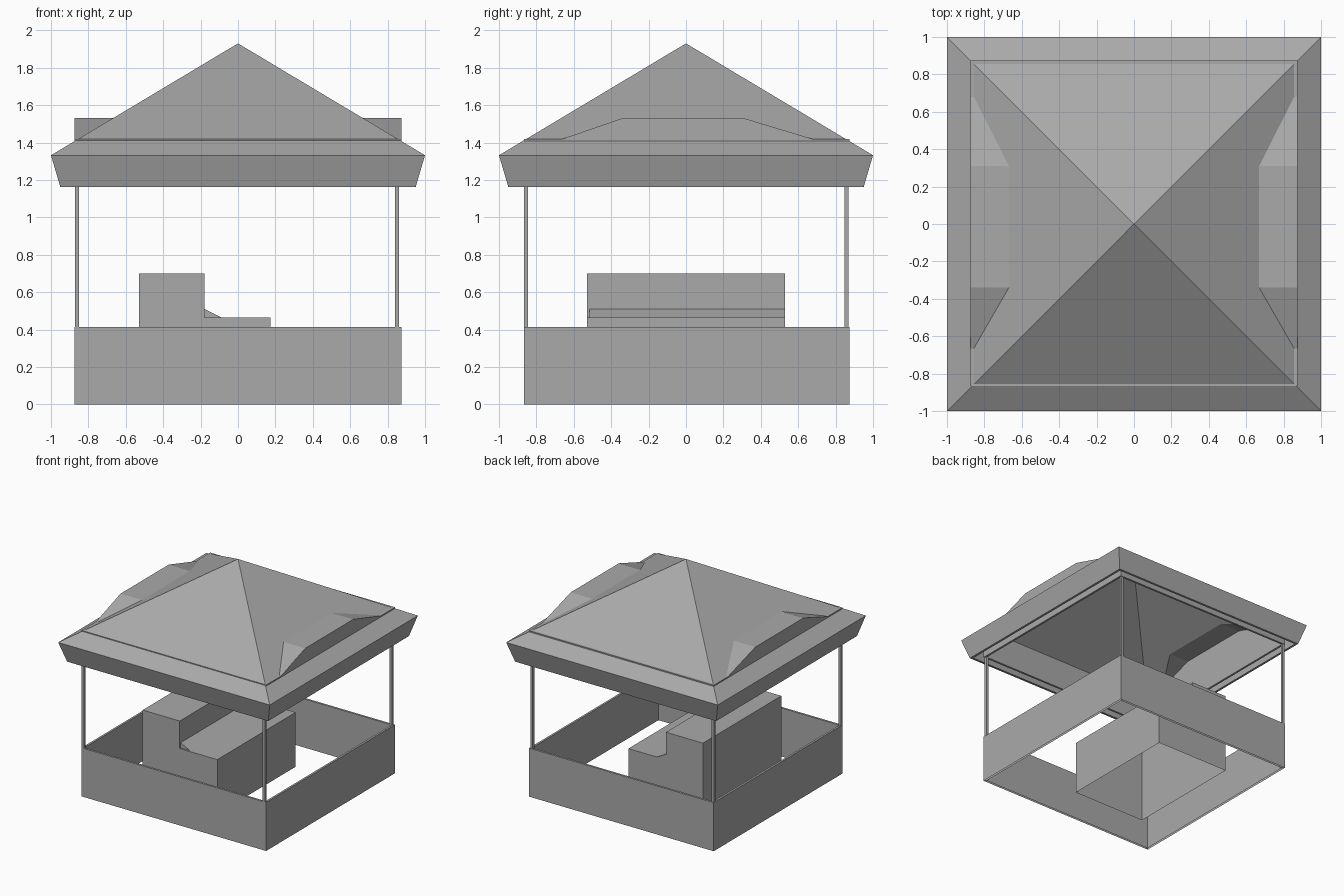
import bpy
import bmesh

cube = bpy.data.objects.get("Cube")
if cube:
    bpy.data.objects.remove(cube, do_unlink=True)

grey = bpy.data.materials.new("plain grey")
grey.use_nodes = True
grey.diffuse_color = (0.4, 0.4, 0.4, 1)
grey.node_tree.nodes["Principled BSDF"].inputs["Base Color"].default_value = (0.4, 0.4, 0.4, 1)

WALL = 0.873          # outer half width of the walls
FRONT = -0.867        # outer face of the front wall
THICK = 0.018
EAVE, EAVE_Z = 1.0, 1.332
FASCIA, FASCIA_Z = 0.95, 1.162
APEX_Z = 1.93
PLATE_Z = 1.418       # top of the upper wall
DORMER_Z = 1.53
BASE_Z = 0.415


def finish(bm, name):
    mesh = bpy.data.meshes.new(name)
    bm.to_mesh(mesh)
    bm.free()
    mesh.materials.append(grey)
    obj = bpy.data.objects.new(name, mesh)
    bpy.context.collection.objects.link(obj)
    return obj


def prism(name, profile, axis, start, end, open_bottom=False):
    """Extrude a (horizontal, z) profile, whose first edge is its bottom, along x or y."""
    bm = bmesh.new()

    def place(u, z, t):
        return (t, u, z) if axis == "x" else (u, t, z)

    rings = [[bm.verts.new(place(u, z, t)) for u, z in profile] for t in (start, end)]
    bm.faces.new(rings[0])
    bm.faces.new(rings[1])
    for i in range(1 if open_bottom else 0, len(profile)):
        j = (i + 1) % len(profile)
        bm.faces.new((rings[0][i], rings[0][j], rings[1][j], rings[1][i]))
    bmesh.ops.recalc_face_normals(bm, faces=bm.faces)
    return finish(bm, name)


def rect(left, right, low, high):
    return [(left, low), (right, low), (right, high), (left, high)]


# Walls: low parapet, and upper band whose sides rise into the dormer fronts
dormer_foot = (-0.665, 0.68)
dormer_top = (-0.34, 0.31)
upper_side = [(FRONT, FASCIA_Z), (WALL, FASCIA_Z), (WALL, PLATE_Z),
              (dormer_foot[1], PLATE_Z), (dormer_top[1], DORMER_Z),
              (dormer_top[0], DORMER_Z), (dormer_foot[0], PLATE_Z), (FRONT, PLATE_Z)]
inner = WALL - THICK
for s, side in ((1, "left"), (-1, "right")):
    prism(side + "_parapet", rect(FRONT, WALL, 0, BASE_Z), "x", s * inner, s * WALL, True)
    prism(side + "_upper_wall", upper_side, "x", s * inner, s * WALL)
for end, y0, y1 in (("back", inner, WALL), ("front", FRONT, FRONT + THICK)):
    prism(end + "_parapet", rect(-inner, inner, 0, BASE_Z), "y", y0, y1, True)
    prism(end + "_upper_wall", rect(-inner, inner, FASCIA_Z, PLATE_Z), "y", y0, y1)

# Square corner posts
for x, side in ((0.851, "left"), (-0.861, "right")):
    for y, end in ((0.859, "back"), (-0.856, "front")):
        prism(end + "_" + side + "_post", rect(x - 0.011, x + 0.011, BASE_Z, FASCIA_Z),
              "y", y - 0.011, y + 0.011)

# Counter, open underneath: a tall back, a low front and a sloped fillet between them
prism("counter", [(-0.53, 0), (0.175, 0), (0.175, 0.465), (-0.18, 0.465),
                  (-0.18, 0.70), (-0.53, 0.70)], "y", -0.53, 0.528, True)
prism("counter_slope", [(-0.18, 0.465), (-0.09, 0.465), (-0.18, 0.51)],
      "y", -0.517, 0.528, True)

# Roof shell: pyramid, sloped fascia with a narrow hem, side dormers opening into it
slope = (APEX_Z - EAVE_Z) / EAVE


def roof_x(z):
    return (APEX_Z - z) / slope


bm = bmesh.new()
apex = bm.verts.new((0, 0, APEX_Z))
corners = ((1, -1), (1, 1), (-1, 1), (-1, -1))
levels = ((FASCIA - 0.02, FASCIA_Z), (FASCIA, FASCIA_Z), (EAVE, EAVE_Z))
hem, fascia, eave = [[bm.verts.new((x * r, y * r, z)) for x, y in corners]
                     for r, z in levels]
for low, high in ((hem, fascia), (fascia, eave)):
    for i in range(4):
        j = (i + 1) % 4
        bm.faces.new((low[i], low[j], high[j], high[i]))
bm.faces.new((eave[1], eave[2], apex))
bm.faces.new((eave[3], eave[0], apex))
for s, front, back in ((1, eave[0], eave[1]), (-1, eave[3], eave[2])):
    outline = [(dormer_foot[0], PLATE_Z), (dormer_top[0], DORMER_Z),
               (dormer_top[1], DORMER_Z), (dormer_foot[1], PLATE_Z)]
    seam = [bm.verts.new((s * roof_x(z), y, z)) for y, z in outline]
    lip = [bm.verts.new((s * WALL, y, z)) for y, z in outline]
    panels = [(front, back, seam[3], seam[0]),
              (front, seam[0], seam[1], apex),
              (seam[1], seam[2], apex),
              (seam[2], seam[3], back, apex)]
    panels += [(seam[k], lip[k], lip[k + 1], seam[k + 1]) for k in range(3)]
    for p in panels:
        bm.faces.new(p if s > 0 else p[::-1])
bmesh.ops.recalc_face_normals(bm, faces=bm.faces)
finish(bm, "roof")
